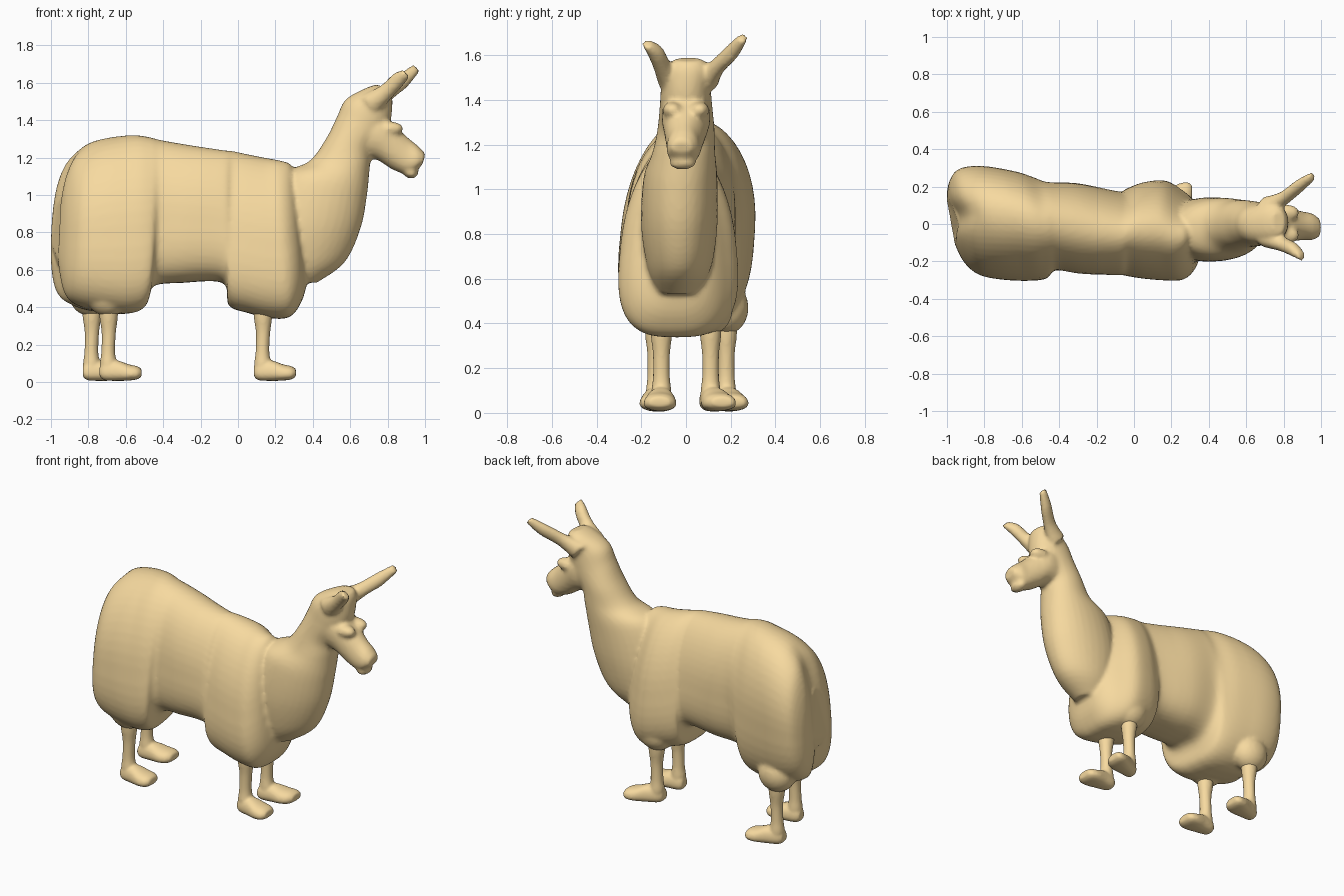
import bpy, bmesh
from math import cos, sin, pi, exp, copysign
from mathutils import Vector


def resample(rows, steps=5):
    """Catmull-Rom interpolation between neighbouring cross-sections."""
    out = []
    for i in range(len(rows) - 1):
        a, b = rows[max(i - 1, 0)], rows[i]
        c, d = rows[i + 1], rows[min(i + 2, len(rows) - 1)]
        for k in range(steps):
            t = k / steps
            out.append([0.5 * (2 * q + (r - p) * t + (2 * p - 5 * q + 4 * r - s) * t * t
                               + (3 * q - p - 3 * r + s) * t ** 3)
                        for p, q, r, s in zip(a, b, c, d)])
    return out + [list(rows[-1])]


def loft(bm, rows, power=1.0, power0=None, warp=None, n=32):
    """Row = x0, z0, x1, z1, y centre, half width near end 0, half width near end 1.
    power / power0 set how boxy the end-1 / end-0 half of the section is."""
    rings = []
    for x0, z0, x1, z1, yc, w0, w1 in resample(rows):
        ring = []
        for k in range(n):
            a = 2 * pi * k / n
            e = power0 if power0 and cos(a) < 0 else power
            c = copysign(abs(cos(a)) ** e, cos(a))
            s = copysign(abs(sin(a)) ** e, sin(a))
            f = (c + 1) / 2
            p = Vector((x0 + (x1 - x0) * f, yc + s * (w0 + (w1 - w0) * f), z0 + (z1 - z0) * f))
            ring.append(bm.verts.new(warp(p) if warp else p))
        rings.append(ring)
    for r, q in zip(rings, rings[1:]):
        for k in range(n):
            bm.faces.new((r[k], r[(k + 1) % n], q[(k + 1) % n], q[k]))
    bm.faces.new(rings[0][::-1])
    bm.faces.new(rings[-1])


def ball(bm, centre, size):
    geo = bmesh.ops.create_icosphere(bm, subdivisions=3, radius=1)
    for v in geo["verts"]:
        v.co = Vector([c + s * p for c, s, p in zip(centre, size, v.co)])


def finish(bm, name, voxel, smooth):
    """Fuse the overlapping lofts into one soft skin."""
    bmesh.ops.recalc_face_normals(bm, faces=bm.faces)
    me = bpy.data.meshes.new(name)
    bm.to_mesh(me)
    bm.free()
    ob = bpy.data.objects.new(name, me)
    bpy.context.collection.objects.link(ob)
    r = ob.modifiers.new("fuse", "REMESH")
    r.mode, r.voxel_size, r.use_smooth_shade = "VOXEL", voxel, True
    s = ob.modifiers.new("soften", "SMOOTH")
    s.factor, s.iterations = 0.5, smooth
    me.materials.append(wool)
    return ob


wool = bpy.data.materials.new("wool")
wool.diffuse_color = (0.93, 0.70, 0.35, 1)
LEGS = {  # ankle x, y and sideways turn of the toe
    "front_right_leg": (0.13, -0.11, -0.05),
    "front_left_leg": (0.13, 0.11, 0.3),
    "hind_right_leg": (-0.695, -0.135, 0.0),
    "hind_left_leg": (-0.785, 0.18, 0.2),
}


def rump_twist(p):
    # rump is turned a little, leans to +y at the top and has a tail cleft
    f = min(max((-0.2 - p.x) / 0.45, 0), 1)
    g = min(max((-0.8 - p.x) / 0.15, 0), 1)
    return Vector((p.x - 0.2 * f * p.y + 0.04 * g * exp(-((p.y - 0.02) / 0.07) ** 2),
                   p.y + 0.08 * f * (p.z - 0.75), p.z))


# Fleece: barrel with hanging wool over the hind and front legs
bm = bmesh.new()
loft(bm, [
    (-0.985, 0.62, -0.97, 1.00, 0.01, 0.12, 0.10),
    (-0.95, 0.47, -0.94, 1.12, 0.01, 0.22, 0.20),
    (-0.88, 0.41, -0.88, 1.22, 0.01, 0.285, 0.27),
    (-0.75, 0.375, -0.76, 1.29, 0.005, 0.31, 0.285),
    (-0.60, 0.365, -0.58, 1.32, -0.01, 0.305, 0.265),
    (-0.51, 0.40, -0.48, 1.31, -0.02, 0.29, 0.23),
    (-0.46, 0.51, -0.42, 1.295, -0.015, 0.245, 0.22),
    (-0.30, 0.53, -0.28, 1.27, -0.025, 0.26, 0.215),
    (-0.08, 0.53, -0.08, 1.24, -0.05, 0.25, 0.18),
    (-0.05, 0.41, -0.03, 1.235, -0.045, 0.265, 0.175),
    (0.05, 0.37, 0.04, 1.22, -0.035, 0.29, 0.20),
    (0.18, 0.34, 0.14, 1.20, -0.035, 0.30, 0.21),
    (0.28, 0.35, 0.22, 1.185, -0.06, 0.27, 0.18),
    (0.34, 0.43, 0.28, 1.165, -0.06, 0.21, 0.13),
    (0.37, 0.53, 0.32, 1.10, -0.04, 0.12, 0.07),
], power=0.95, power0=0.68, warp=rump_twist, n=48)

# Wool tufts around the tops of the legs
for x, y, turn in LEGS.values():
    ball(bm, (x, y, 0.47), (0.12, 0.10, 0.12))

# Neck, chest and crown
loft(bm, [
    (0.26, 0.54, 0.42, 0.53, -0.04, 0.10, 0.07),
    (0.20, 0.65, 0.57, 0.64, -0.03, 0.16, 0.12),
    (0.16, 0.85, 0.655, 0.82, -0.03, 0.18, 0.16),
    (0.23, 1.10, 0.69, 1.00, -0.025, 0.16, 0.17),
    (0.38, 1.18, 0.705, 1.15, -0.01, 0.13, 0.15),
    (0.47, 1.30, 0.72, 1.24, 0.00, 0.13, 0.125),
    (0.53, 1.42, 0.79, 1.32, 0.00, 0.12, 0.115),
    (0.575, 1.51, 0.82, 1.42, 0.00, 0.11, 0.11),
    (0.68, 1.57, 0.825, 1.52, 0.01, 0.10, 0.09),
    (0.74, 1.59, 0.81, 1.57, 0.01, 0.06, 0.06),
], power=0.95)

# Muzzle
loft(bm, [
    (0.66, 1.20, 0.68, 1.46, 0.00, 0.10, 0.11),
    (0.74, 1.19, 0.77, 1.43, 0.00, 0.10, 0.115),
    (0.82, 1.14, 0.84, 1.37, -0.005, 0.09, 0.09),
    (0.90, 1.11, 0.91, 1.305, -0.01, 0.085, 0.065),
    (0.945, 1.13, 0.965, 1.26, -0.015, 0.08, 0.06),
    (0.985, 1.16, 1.003, 1.22, -0.02, 0.05, 0.04),
], power=0.9)

# Brow ridges and lower lip
for y in (-0.06, 0.06):
    ball(bm, (0.81, y, 1.355), (0.075, 0.045, 0.038))
ball(bm, (0.925, -0.015, 1.12), (0.04, 0.06, 0.032))

# Ears
for path in ([(0.70, -0.06, 1.48), (0.79, -0.105, 1.55), (0.86, -0.14, 1.62), (0.90, -0.175, 1.65)],
             [(0.70, 0.08, 1.48), (0.79, 0.13, 1.54), (0.88, 0.20, 1.61), (0.955, 0.255, 1.68)]):
    loft(bm, [(x - 0.7 * r, z + 0.8 * r, x + 0.7 * r, z - 0.8 * r, y, r, r)
              for (x, y, z), r in zip(path, (0.065, 0.042, 0.038, 0.024))], n=20)
finish(bm, "fleece_neck_and_head", 0.013, 3)

# Legs with feet
for name, (x, y, turn) in LEGS.items():
    bm = bmesh.new()
    loft(bm, [(x - b, z, x + f, z, y, w, w) for z, b, f, w in (
        (0.40, 0.05, 0.055, 0.05), (0.34, 0.045, 0.052, 0.047), (0.26, 0.034, 0.042, 0.038),
        (0.16, 0.036, 0.038, 0.038), (0.09, 0.044, 0.05, 0.045), (0.03, 0.035, 0.06, 0.04))], n=24)
    loft(bm, [(x + d, b, x + d, t, y + turn * d, w, w * 0.8) for d, b, t, w in (
        (-0.045, 0.03, 0.08, 0.03), (-0.02, 0.01, 0.11, 0.05), (0.05, 0.006, 0.115, 0.066),
        (0.11, 0.008, 0.095, 0.08), (0.155, 0.014, 0.085, 0.075), (0.18, 0.03, 0.07, 0.05))],
        power=0.85, n=24)
    finish(bm, name, 0.009, 3)
